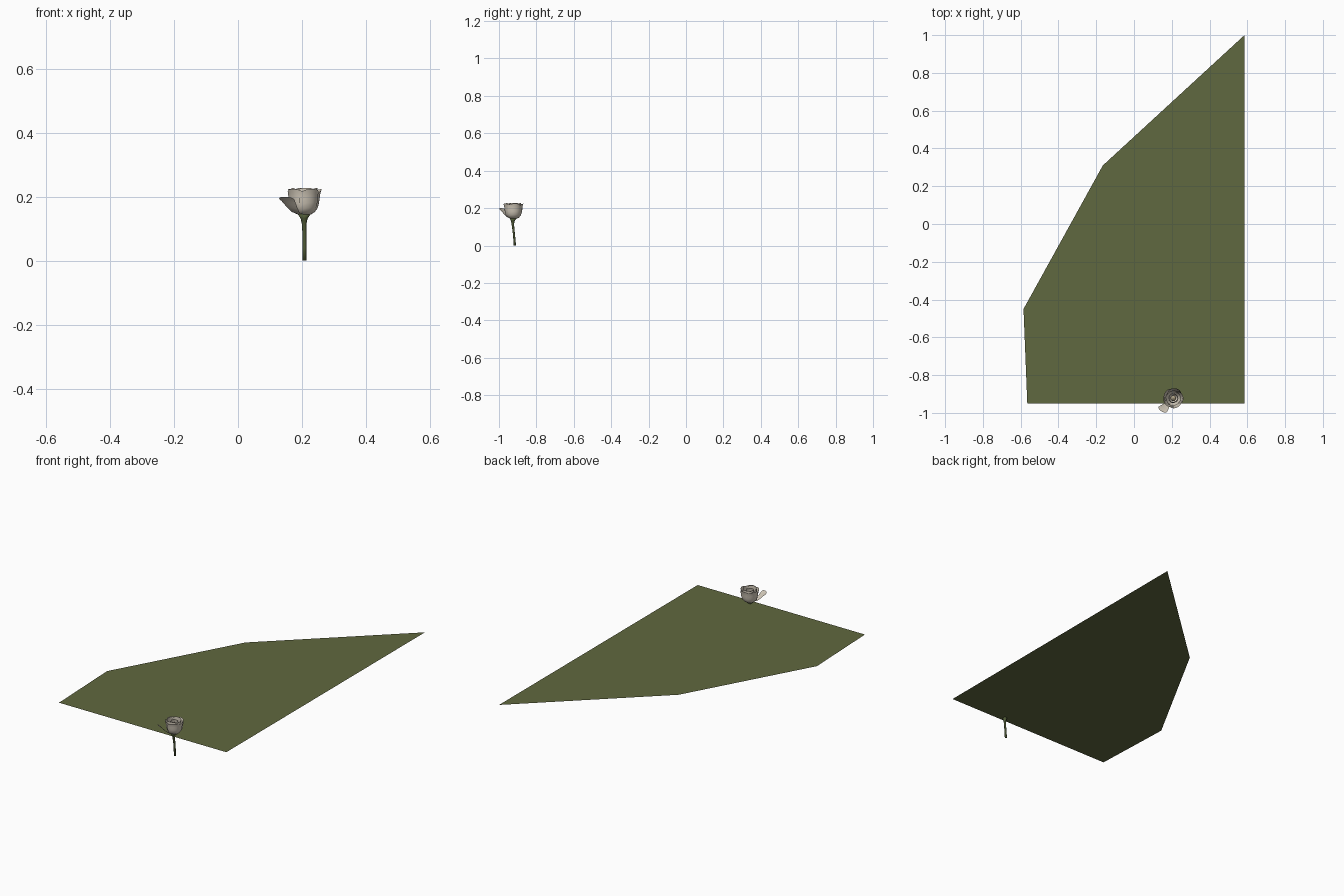
import bpy, bmesh, math
from mathutils import Vector

if "Cube" in bpy.data.objects:
    bpy.data.objects.remove(bpy.data.objects["Cube"])


def material(name, rgb):
    m = bpy.data.materials.new(name)
    m.diffuse_color = (*rgb, 1)
    m.use_nodes = True
    m.node_tree.nodes["Principled BSDF"].inputs["Base Color"].default_value = m.diffuse_color
    return m


GROUND = material("grass green", (0.118, 0.138, 0.050))
STEM = material("stem green", (0.085, 0.110, 0.040))
CREAM = material("petal cream", (0.66, 0.60, 0.50))
HEART = material("heart tan", (0.50, 0.42, 0.27))


def make_object(name, verts, faces, mat, smooth=True):
    me = bpy.data.meshes.new(name)
    me.from_pydata(verts, [], faces)
    me.materials.append(mat)
    for p in me.polygons:
        p.use_smooth = smooth
    ob = bpy.data.objects.new(name, me)
    bpy.context.collection.objects.link(ob)
    return ob


def grid_faces(rows, cols):
    return [(r * cols + c, r * cols + c + 1, (r + 1) * cols + c + 1, (r + 1) * cols + c)
            for r in range(rows - 1) for c in range(cols - 1)]


def sample(profile, t):
    """Interpolate (radius, height) along a profile, t from 0 to 1."""
    f = t * (len(profile) - 1)
    i = min(int(f), len(profile) - 2)
    return Vector(profile[i]).lerp(Vector(profile[i + 1]), f - i)


BASE = Vector((0.208, -0.922, 0.0))


def petal(name, angle, spread, profile, mat=CREAM, dip=0.18, base=BASE, rows=8, cols=9):
    """Curved petal: a piece of a lathed cup with a rounded upper edge."""
    verts = []
    for r in range(rows):
        for c in range(cols):
            u = 2 * c / (cols - 1) - 1
            t = r / (rows - 1) * (1 - dip * abs(u) ** 3)
            rad, z = sample(profile, t)
            a = math.radians(angle + spread / 2 * u)
            rad *= 1 - 0.06 * u
            verts.append(base + Vector((rad * math.cos(a), rad * math.sin(a), z)))
    return make_object(name, verts, grid_faces(rows, cols), mat)


# Flat lawn sheet, level with the flower's base
make_object("lawn_sheet", [(x, y, 0.136) for x, y in
            [(-0.565, -0.95), (0.585, -0.95), (0.585, 1.0), (-0.165, 0.31), (-0.585, -0.45)]],
            [(0, 1, 2, 3, 4)], GROUND, False)

# Gently bent stem, flaring into the calyx
path = [(0.208, -0.915, 0.0, 0.0065), (0.208, -0.918, 0.04, 0.006),
        (0.208, -0.922, 0.08, 0.006), (0.207, -0.926, 0.115, 0.007),
        (0.207, -0.926, 0.132, 0.011), (0.207, -0.924, 0.146, 0.020)]
SIDES = 10
verts = [(x + r * math.cos(math.tau * k / SIDES), y + r * math.sin(math.tau * k / SIDES), z)
         for x, y, z, r in path for k in range(SIDES)]
faces = [(i * SIDES + k, i * SIDES + (k + 1) % SIDES, (i + 1) * SIDES + (k + 1) % SIDES,
          (i + 1) * SIDES + k) for i in range(len(path) - 1) for k in range(SIDES)]
faces.append(tuple(reversed(range(SIDES))))
faces.append(tuple(range((len(path) - 1) * SIDES, len(path) * SIDES)))
make_object("stem", verts, faces, STEM)

# Outer, middle and inner rings of petals
outer = [(0.004, 0.141), (0.026, 0.146), (0.040, 0.162), (0.046, 0.185), (0.048, 0.208), (0.053, 0.224)]
middle = [(0.004, 0.146), (0.022, 0.152), (0.036, 0.172), (0.040, 0.200), (0.040, 0.228)]
inner = [(0.004, 0.150), (0.018, 0.160), (0.026, 0.185), (0.025, 0.205), (0.021, 0.220)]
for i in range(5):
    petal(f"outer_petal_{i + 1}", 10 + 72 * i, 92, outer)
for i in range(4):
    petal(f"middle_petal_{i + 1}", -80 + 90 * i, 110, middle, dip=0.12)
for i in range(3):
    petal(f"inner_petal_{i + 1}", 30 + 120 * i, 145, inner, dip=0.1)

# Closed heart of the bloom
heart = [(0.002, 0.150), (0.013, 0.165), (0.016, 0.190), (0.010, 0.207), (0.0, 0.211)]
petal("bloom_heart", 0, 360, heart, HEART, dip=0, cols=13)

# One petal folded outwards to the front left
fallen = [(0.012, 0.143), (0.042, 0.152), (0.062, 0.170), (0.078, 0.187), (0.094, 0.200)]
petal("open_petal", 228, 36, fallen, dip=0.12)
